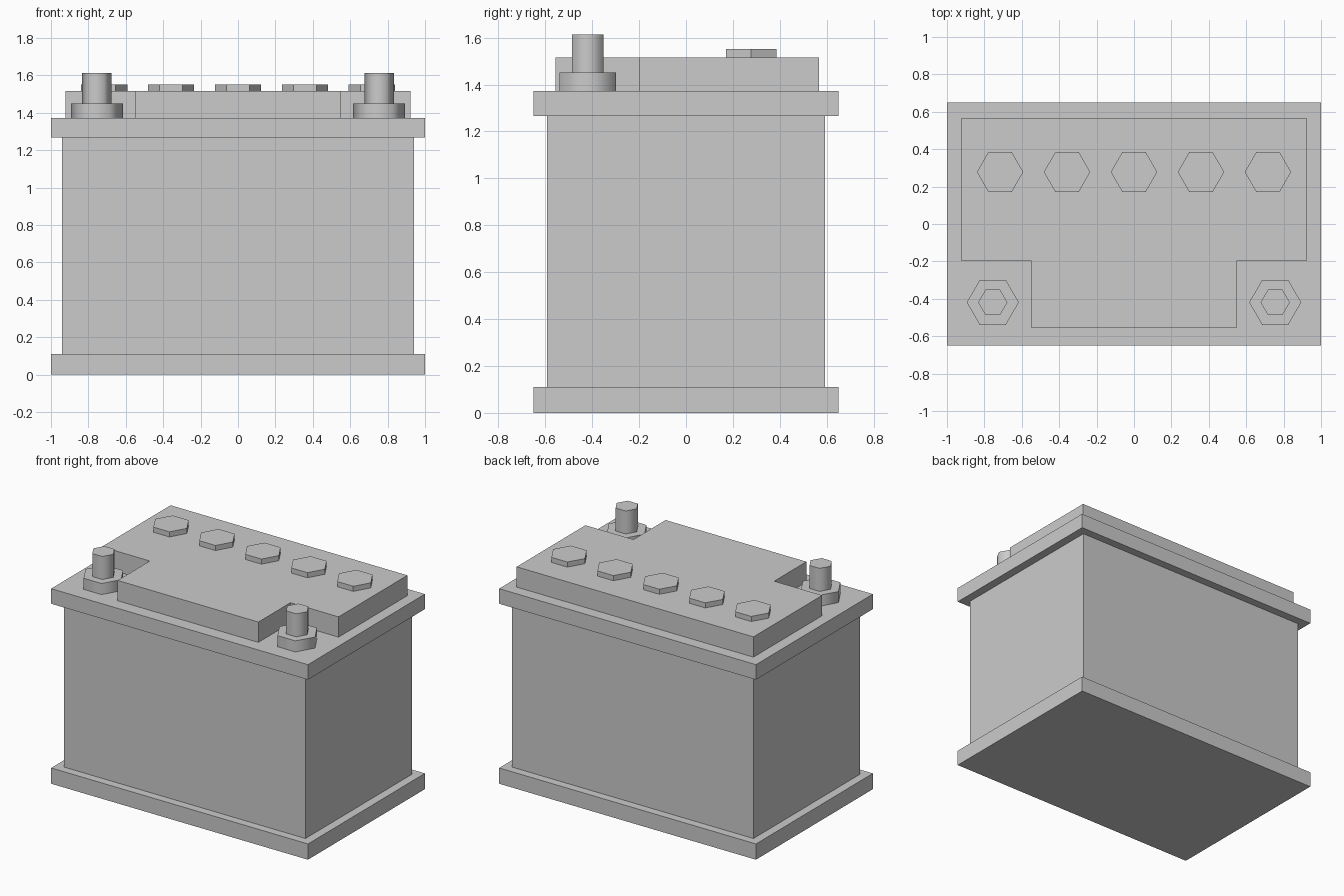
import bpy, bmesh, math

if "Cube" in bpy.data.objects:
    bpy.data.objects.remove(bpy.data.objects["Cube"])


def loft(name, rings):
    """Closed solid through matching rings of 3D points, bottom to top."""
    bm = bmesh.new()
    loops = [[bm.verts.new(p) for p in ring] for ring in rings]
    for a, b in zip(loops, loops[1:]):
        n = len(a)
        for i in range(n):
            j = (i + 1) % n
            bm.faces.new((a[i], a[j], b[j], b[i]))
    bm.faces.new(loops[0][::-1])
    bm.faces.new(loops[-1])
    bmesh.ops.recalc_face_normals(bm, faces=bm.faces[:])
    mesh = bpy.data.meshes.new(name)
    bm.to_mesh(mesh)
    bm.free()
    obj = bpy.data.objects.new(name, mesh)
    bpy.context.collection.objects.link(obj)
    return obj


def rect(hx, hy, z):
    return [(-hx, -hy, z), (hx, -hy, z), (hx, hy, z), (-hx, hy, z)]


def hexagon(x, y, r, z):
    return [(x + r * math.cos(k * math.pi / 3),
             y + r * math.sin(k * math.pi / 3), z) for k in range(6)]


LID_Z, DECK_Z = 1.373, 1.516

# Case: bottom flange, inset walls and overhanging lid in one stepped solid
steps = [(1.0, 0.65, 0.0), (1.0, 0.65, 0.111),
         (0.94, 0.592, 0.111), (0.94, 0.592, 1.267),
         (1.0, 0.65, 1.267), (1.0, 0.65, LID_Z)]
loft("battery_case", [rect(*s) for s in steps])

# Raised deck with both front corners notched for the terminals
half = [(0.548, -0.556), (0.548, -0.198), (0.922, -0.198), (0.922, 0.567)]
outline = half + [(-x, y) for x, y in reversed(half)]
loft("raised_deck", [[(x, y, z) for x, y in outline] for z in (LID_Z, DECK_Z)])

# Row of hexagonal filler caps
for i in range(5):
    x = (i - 2) * 0.358
    loft(f"filler_cap_{i + 1}",
         [hexagon(x, 0.278, 0.124, z) for z in (DECK_Z, 1.552)])

# Terminals: wide hexagonal collar with a narrower post, soft-shaded sides
for side, x in (("left", -0.755), ("right", 0.755)):
    profile = [(0.139, LID_Z), (0.139, 1.451), (0.078, 1.451), (0.078, 1.613)]
    terminal = loft(f"{side}_terminal",
                    [hexagon(x, -0.419, r, z) for r, z in profile])
    bpy.ops.object.select_all(action='DESELECT')
    terminal.select_set(True)
    bpy.context.view_layer.objects.active = terminal
    bpy.ops.object.shade_smooth_by_angle(angle=math.radians(65))
